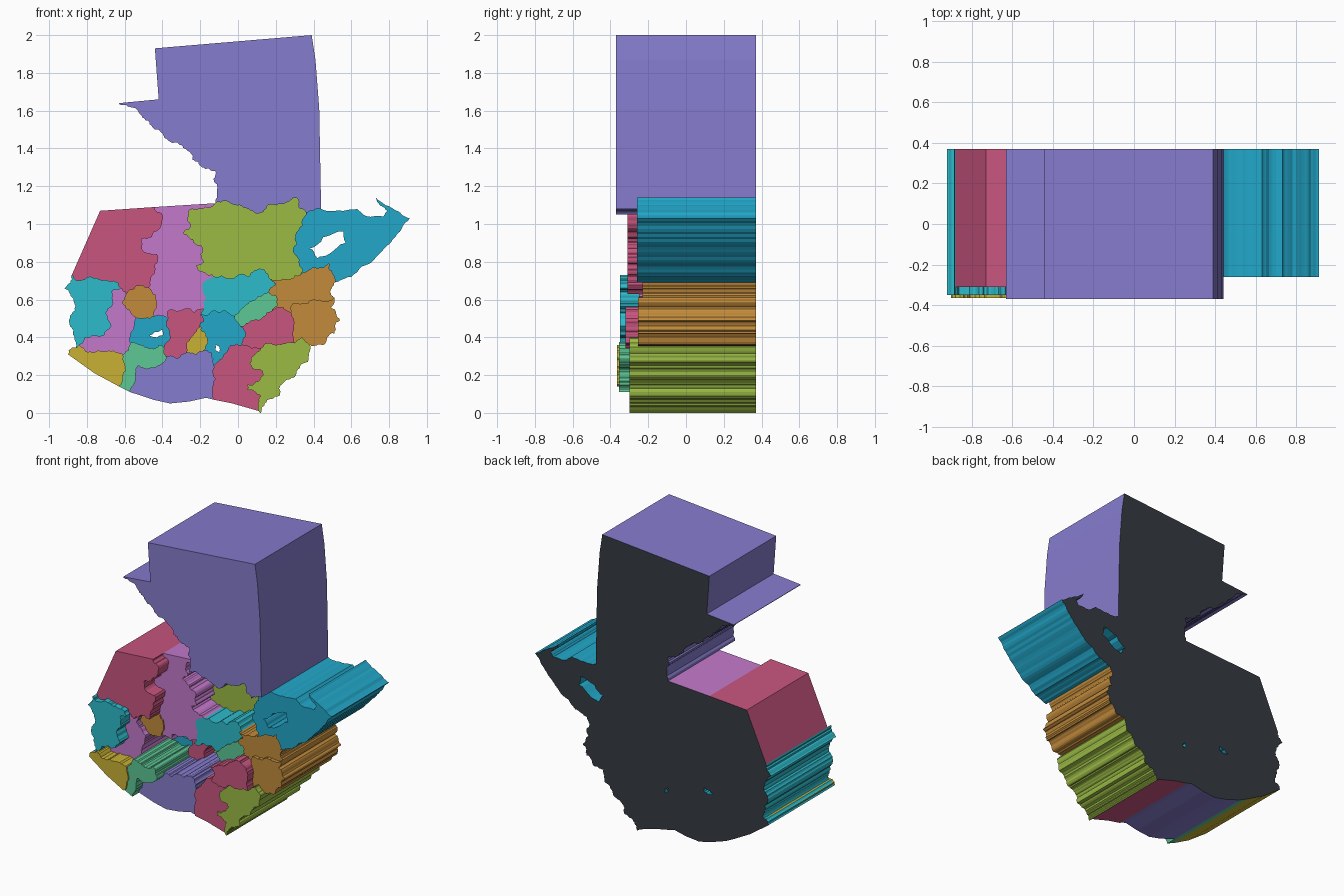
import bpy
import bmesh
import random

cube = bpy.data.objects.get("Cube")
if cube:
    bpy.data.objects.remove(cube)

rng = random.Random(4)
BACK = 0.37
borders = []      # (region, neighbour, ragged path)
lakes = {}        # holes through a region


def ragged(path, rough, levels=3):
    """Break each straight step into small irregular steps."""
    for level in range(levels if rough else 0):
        out = [path[0]]
        for a, b in zip(path, path[1:]):
            dx, dz = b[0] - a[0], b[1] - a[1]
            k = rng.uniform(-rough, rough)
            out += [((a[0] + b[0]) / 2 - dz * k, (a[1] + b[1]) / 2 + dx * k), b]
        path = out
    return path


def border(region, neighbour, *path, rough=0.2):
    borders.append((region, neighbour, ragged(list(path), rough)))


def lake(region, *path):
    lakes.setdefault(region, []).append(ragged(list(path) + [path[0]], 0.15, 2)[:-1])


def outline(region):
    """Chain the borders of one region into a closed loop."""
    left = [b[2] for b in borders if region in b[:2]]
    loop = list(left.pop(0))
    while left:
        nxt = next((p for p in left if loop[-1] in (p[0], p[-1])), None)
        if nxt is None:
            break
        left.remove(nxt)
        loop += nxt[1:] if nxt[0] == loop[-1] else nxt[-2::-1]
    return loop[:-1] if loop[0] == loop[-1] else loop


def material(name, r, g, b):
    mat = bpy.data.materials.new(name)
    mat.use_nodes = True
    mat.diffuse_color = (r, g, b, 1)
    mat.node_tree.nodes["Principled BSDF"].inputs["Base Color"].default_value = (r, g, b, 1)
    return mat


def block(region, colour, front):
    """Extrude a region from the back plane to its own front plane."""
    bm = bmesh.new()
    caps = {front: [], BACK: []}
    for loop in [outline(region)] + lakes.get(region, []):
        rings = []
        for y, edges in caps.items():
            ring = [bm.verts.new((x / 100, y, z / 100)) for x, z in loop]
            edges += [bm.edges.new((a, b)) for a, b in zip(ring, ring[1:] + ring[:1])]
            rings.append(ring)
        f, k = rings
        for i in range(len(f)):
            bm.faces.new((f[i - 1], f[i], k[i], k[i - 1]))
    for edges in caps.values():
        bmesh.ops.triangle_fill(bm, edges=edges, use_beauty=True, normal=(0, -1, 0))
    bmesh.ops.recalc_face_normals(bm, faces=bm.faces)
    for face in bm.faces:
        face.material_index = int(all(v.co.y > BACK - 0.001 for v in face.verts))
    mesh = bpy.data.meshes.new(region)
    bm.to_mesh(mesh)
    bm.free()
    mesh.materials.append(colour)
    mesh.materials.append(charcoal)
    bpy.context.collection.objects.link(bpy.data.objects.new(region, mesh))


# Outer edges, in hundredths of a unit
border("north", "sea", (-12, 111), (-13, 124), (-12, 128), (-19, 130), (-24, 134), (-27, 139),
       (-32, 143), (-40, 148), (-47, 154), (-53, 160), (-58, 162), (-63, 164))
border("north", "sea", (-63, 164), (-42, 166), (-44, 193), (39, 200), (41, 187), (43, 161),
       (44, 108), rough=0)
border("northwest", "sea", (-44, 109), (-73, 107), (-88, 73), rough=0)
border("upland", "sea", (-44, 109), (-12, 111), rough=0)
border("west", "sea", (-88, 73), (-92, 66), (-87, 59), (-89, 50), (-87, 44), (-86, 38), (-90, 31))
border("southwest", "sea", (-90, 31), (-76, 21), (-63, 14), rough=0)
border("southwest_coast", "sea", (-63, 14), (-57, 11), rough=0)
border("south", "sea", (-57, 11), (-45, 7), (-36, 5), (-26, 6), (-17, 8), (-13, 7), rough=0)
border("south_centre", "sea", (-13, 7), (-3, 5), (4, 3), (11, 1), rough=0)
border("southeast", "sea", (38, 36), (37, 27), (30, 19), (24, 16), (22, 9), (14, 5), (12, 0), (11, 1))
border("far_east", "sea", (51, 61), (49, 56), (54, 49), (51, 42), (45, 36), (38, 36))
border("upper_east", "sea", (51, 69), (49, 65), (51, 61))
border("lake_east", "sea", (51, 69), (60, 72), (72, 81), (82, 92), (91, 103), (84, 107), (73, 114),
       (75, 110), (79, 107), (77, 104), (69, 104), (63, 108), (55, 107), (44, 108), rough=0.1)

# Borders of the northern regions
border("north", "midnorth", (-12, 111), (-1, 110), (5, 108), (12, 106), (16, 110), (25, 111),
       (31, 114), (32, 109), (36, 105))
border("north", "lake_east", (36, 105), (44, 108))
border("upland", "midnorth", (-12, 111), (-14, 109), (-26, 107), (-25, 100), (-29, 95), (-24, 92),
       (-19, 88), (-18, 80), (-22, 78), (-20, 75), (-12, 72))
border("northwest", "upland", (-44, 109), (-40, 105), (-42, 97), (-51, 92), (-51, 87), (-43, 84),
       (-44, 78), (-46, 71), (-47, 66))
border("midnorth", "lake_east", (36, 105), (34, 99), (30, 92), (29, 86), (32, 80), (33, 73))
border("midnorth", "centre_north", (-12, 72), (0, 73), (5, 72), (14, 76), (17, 71))
border("midnorth", "upper_east", (17, 71), (22, 70), (28, 71), (33, 73))
border("lake_east", "upper_east", (33, 73), (40, 77), (48, 79), (50, 74), (51, 69))

# Borders of the western regions
border("northwest", "west", (-88, 73), (-85, 70), (-79, 72), (-72, 70), (-66, 70), (-62, 66))
border("northwest", "inner_west", (-62, 66), (-59, 63))
border("northwest", "knoll", (-59, 63), (-54, 67), (-47, 66))
border("west", "southwest", (-90, 31), (-84, 36))
border("west", "inner_west", (-84, 36), (-81, 40), (-71, 41), (-67, 46), (-70, 53), (-66, 58),
       (-67, 64), (-62, 66))
border("inner_west", "knoll", (-59, 63), (-61, 58), (-57, 54), (-54, 50))
border("inner_west", "lake_west", (-54, 50), (-55, 45), (-57, 37))
border("inner_west", "southwest_coast", (-57, 37), (-61, 31))
border("inner_west", "southwest", (-61, 31), (-66, 33), (-76, 32), (-84, 36))
border("southwest", "southwest_coast", (-61, 31), (-60, 26), (-61, 20), (-63, 14))
border("knoll", "upland", (-47, 66), (-43, 58), (-44, 51))
border("knoll", "lake_west", (-54, 50), (-49, 50), (-44, 51))
border("upland", "lake_west", (-44, 51), (-37, 50))
border("southwest_coast", "lake_west", (-57, 37), (-50, 36), (-47, 34), (-42, 36), (-39, 34))
border("southwest_coast", "middle", (-39, 34), (-38, 30))
border("southwest_coast", "south", (-57, 11), (-54, 19), (-53, 25), (-46, 24), (-40, 26), (-38, 30))

# Borders of the middle regions
border("upland", "middle", (-37, 50), (-37, 54), (-28, 55), (-18, 55))
border("upland", "centre_north", (-12, 72), (-19, 67), (-17, 61), (-18, 55))
border("lake_west", "middle", (-39, 34), (-36, 40), (-38, 46), (-37, 50))
border("middle", "south", (-38, 30), (-32, 29), (-27, 32))
border("middle", "notch", (-27, 32), (-27, 37), (-23, 42), (-20, 46))
border("middle", "centre", (-20, 46), (-18, 49), (-20, 52))
border("middle", "centre_north", (-18, 55), (-20, 52))
border("notch", "south", (-27, 32), (-22, 31), (-18, 33))
border("notch", "centre", (-20, 46), (-17, 42), (-16, 37), (-18, 33))
border("centre", "south", (-18, 33), (-14, 32), (-13, 25))
border("centre", "centre_north", (-20, 52), (-12, 54), (-2, 51))
border("centre", "ridge", (-2, 51), (1, 46))
border("centre", "inner_east", (1, 46), (4, 42), (2, 36))
border("centre", "south_centre", (2, 36), (-4, 36), (-8, 30), (-13, 25))
border("south", "south_centre", (-13, 25), (-12, 18), (-13, 7))

# Borders of the eastern regions
border("centre_north", "ridge", (-2, 51), (4, 57), (10, 61), (16, 64))
border("centre_north", "upper_east", (17, 71), (20, 68), (16, 64))
border("ridge", "upper_east", (16, 64), (20, 62), (21, 57), (18, 54))
border("ridge", "inner_east", (18, 54), (8, 49), (1, 46))
border("inner_east", "upper_east", (18, 54), (24, 56), (28, 53))
border("inner_east", "far_east", (28, 53), (30, 48), (29, 41), (30, 37))
border("inner_east", "southeast", (30, 37), (23, 36), (12, 34))
border("inner_east", "south_centre", (12, 34), (7, 34), (2, 36))
border("upper_east", "far_east", (28, 53), (29, 58), (37, 58), (43, 60), (51, 61))
border("far_east", "southeast", (30, 37), (34, 40), (38, 36))
border("southeast", "south_centre", (12, 34), (7, 29), (6, 26), (13, 22), (11, 17), (5, 15),
       (5, 12), (12, 9), (11, 1))

# Lakes
lake("lake_east", (38, 87), (45, 93), (56, 96), (57, 90), (48, 84), (42, 82))
lake("lake_west", (-47, 41), (-44, 43), (-40, 44), (-40, 41), (-43, 40))
lake("centre", (-12, 36), (-10, 35), (-10, 32), (-12, 33))

# Colours
charcoal = material("charcoal", 0.035, 0.042, 0.053)
violet = material("violet", 0.235, 0.2, 0.61)
rose = material("rose", 0.58, 0.09, 0.21)
orchid = material("orchid", 0.55, 0.19, 0.6)
lime = material("lime", 0.33, 0.5, 0.06)
blue = material("blue", 0.016, 0.39, 0.59)
cyan = material("cyan", 0.027, 0.5, 0.6)
orange = material("orange", 0.54, 0.26, 0.045)
mustard = material("mustard", 0.58, 0.44, 0.035)
seafoam = material("seafoam", 0.11, 0.57, 0.3)

# Raised blocks, each with its colour and front plane
block("north", violet, -0.37)
block("northwest", rose, -0.31)
block("upland", orchid, -0.2)
block("midnorth", lime, 0.0)
block("lake_east", blue, -0.26)
block("west", cyan, -0.35)
block("inner_west", orchid, -0.25)
block("knoll", orange, -0.21)
block("lake_west", blue, 0.05)
block("southwest", mustard, -0.365)
block("southwest_coast", seafoam, -0.355)
block("middle", rose, 0.01)
block("notch", mustard, 0.12)
block("centre", blue, 0.15)
block("south", violet, -0.28)
block("centre_north", cyan, -0.2)
block("ridge", seafoam, -0.21)
block("upper_east", orange, -0.23)
block("far_east", orange, -0.255)
block("inner_east", rose, -0.32)
block("southeast", lime, -0.3)
block("south_centre", rose, -0.29)
